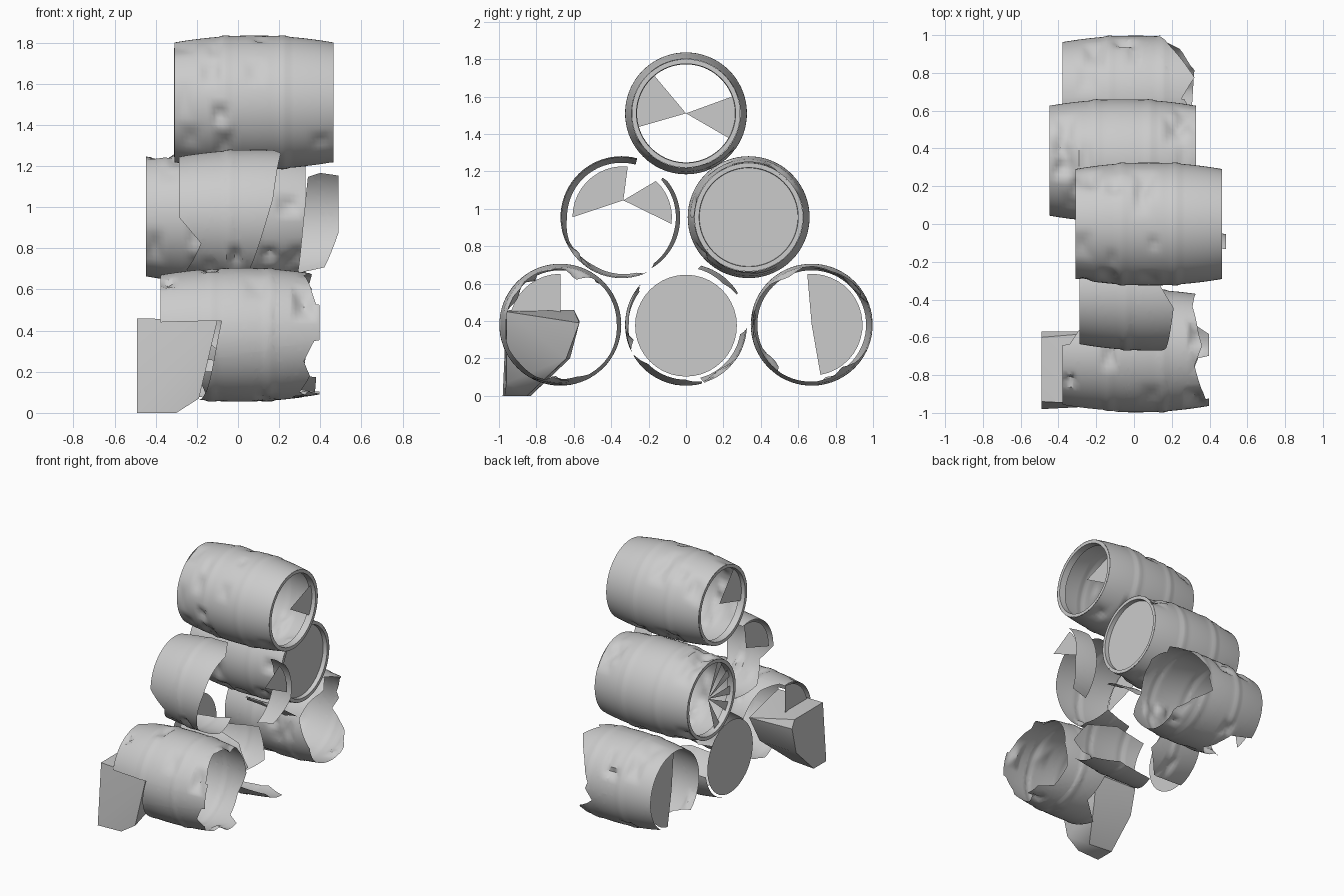
import bpy, bmesh, math, random
from mathutils import Vector

if "Cube" in bpy.data.objects:
    bpy.data.objects.remove(bpy.data.objects["Cube"])

random.seed(4)
L, R = 0.775, 0.325


def finish(bm, name):
    me = bpy.data.meshes.new(name)
    bm.to_mesh(me)
    bm.free()
    ob = bpy.data.objects.new(name, me)
    bpy.context.collection.objects.link(ob)
    for p in me.polygons:
        p.use_smooth = True
    bpy.context.view_layer.objects.active = ob
    ob.select_set(True)
    bpy.ops.object.shade_smooth_by_angle(angle=math.radians(35))
    ob.select_set(False)
    return ob


def inside(p, poly):
    hit = False
    for (x1, y1), (x2, y2) in zip(poly, poly[1:] + poly[:1]):
        if (y1 > p[1]) != (y2 > p[1]) and p[0] < (x2 - x1) * (p[1] - y1) / (y2 - y1) + x1:
            hit = not hit
    return hit


# barrel staves: a flat sheet (length, angle) is cut to the broken outline, then rolled up
def barrel(name, cx, cy, cz, polys=(), keep=False, dents=9):
    bm = bmesh.new()
    bmesh.ops.create_grid(bm, x_segments=40, y_segments=72, size=0.5)
    for v in bm.verts:
        v.co = Vector((v.co.x * L, (v.co.y + 0.5) * 3.6, 0))
    polys = [[(x - cx, a / 100) for x, a in p] for p in polys]
    for poly in polys:
        for a, b in zip(poly, poly[1:] + poly[:1]):
            n = Vector((b[1] - a[1], a[0] - b[0], 0)).normalized()
            bmesh.ops.bisect_plane(bm, geom=bm.verts[:] + bm.edges[:] + bm.faces[:],
                                   plane_co=(a[0], a[1], 0), plane_no=n, dist=1e-4)
    if polys:
        dead = [f for f in bm.faces
                if any(inside(f.calc_center_median(), p) for p in polys) != keep]
        bmesh.ops.delete(bm, geom=dead, context='FACES')
    spots = [(random.uniform(-.37, .37), random.uniform(.2, 3.4), random.uniform(.03, .07),
              random.uniform(.06, .2), random.uniform(.01, .035)) for _ in range(dents)]
    for v in bm.verts:
        u, t = v.co.x, v.co.y
        r = R - 0.034 * (u / (L / 2)) ** 2
        r += 0.005 * max(0, min(1, 2 - min(abs(u - .14), abs(u + .14)) / .014))  # hoops
        for du, dt, wu, wt, d in spots:
            r -= d * max(0, 1 - max(abs(u - du) / wu, abs(t - dt) / wt))
        a = math.radians(t * 100)
        v.co = (cx + u, cy + r * math.cos(a), cz + r * math.sin(a))
    bmesh.ops.remove_doubles(bm, verts=bm.verts[:], dist=1e-5)
    bmesh.ops.recalc_face_normals(bm, faces=bm.faces[:])
    return finish(bm, name)


# lid fragment: flat fan between two angles, with its tip raised by "lift"
def lid(name, x, cy, cz, a0, a1, r=0.272, lift=0):
    bm = bmesh.new()
    n = max(1, round((a1 - a0) / 9))
    full = a1 - a0 >= 360
    vs = [] if full else [bm.verts.new((x, cy, cz + lift))]
    for i in range(n if full else n + 1):
        a = math.radians(a0 + (a1 - a0) * i / n)
        vs.append(bm.verts.new((x, cy + r * math.cos(a), cz + r * math.sin(a))))
    bm.faces.new(vs[::-1] if full else vs)
    finish(bm, name)


# rim: end face of the staves with a short return inside
def rim(name, x, cy, cz, inward):
    bm = bmesh.new()
    prof = [(0, .29), (0, .265), (.05, .262)]
    n = 72
    rings = [[bm.verts.new((x + inward * d, cy + r * math.cos(2 * math.pi * i / n),
                            cz + r * math.sin(2 * math.pi * i / n))) for i in range(n)]
             for d, r in prof]
    for p, q in zip(rings, rings[1:]):
        for i in range(n):
            j = (i + 1) % n
            bm.faces.new((p[i], p[j], q[j], q[i]))
    finish(bm, name)


# top barrel, whole
barrel("top_barrel", .078, 0, 1.51, dents=26)
rim("top_rim_right", .465, 0, 1.51, -1)
rim("top_rim_left", -.31, 0, 1.51, 1)
lid("top_lid_left", -.28, 0, 1.51, 130, 196)
lid("top_lid_right", .435, 0, 1.51, -30, 20)

# middle back barrel, whole with one lid and splintered other lid
barrel("middle_back_barrel", -.06, .335, .955, dents=28)
rim("middle_back_rim_right", .327, .335, .955, -1)
rim("middle_back_rim_left", -.447, .335, .955, 1)
lid("middle_back_lid", .295, .335, .955, 0, 360)
for i, a in enumerate((115, 150, 180, 205, 240)):
    lid("middle_back_splinter_%d" % i, -.42, .335, .955, a, a + 14)

# middle front barrel, broken into a front shell and a back shard
barrel("middle_front_barrel", .1, -.345, .955, [
    [(-.4, 75), (.1, 75), (.21, 108), (.17, 165), (.06, 230), (.12, 262), (.08, 298),
     (-.18, 285), (-.25, 240), (-.18, 205), (-.29, 180), (-.4, 180)],
    [(.32, -1), (.6, -1), (.6, 42), (.4, 44), (.34, 38)],
    [(.29, 300), (.42, 305), (.49, 345), (.49, 361), (.32, 361)]], keep=True, dents=4)
lid("middle_front_lid_left", -.27, -.335, .955, 85, 180, .272, .09)
lid("middle_front_lid_right", .46, -.335, .955, -8, 48, .26, .09)

# bottom front barrel, left corners broken off, right end chipped
barrel("bottom_front_barrel", .01, -.672, .38, [
    [(-.5, 168), (-.08, 168), (-.1, 185), (-.15, 235), (-.19, 270), (.0, 300), (-.05, 340),
     (-.2, 361), (-.5, 361)],
    [(-.5, -1), (-.5, 87), (-.34, 83), (-.26, 60), (-.2, -1)],
    [(.5, -1), (.33, -1), (.31, 40), (.36, 85), (.32, 105), (.38, 150), (.5, 150)],
    [(.5, 182), (.37, 186), (.32, 205), (.35, 222), (.3, 245), (.34, 262), (.5, 270)],
    [(.5, 275), (.3, 300), (.28, 330), (.33, 361), (.5, 361)]], dents=14)
lid("bottom_front_lid", -.36, -.672, .38, 90, 172)

# bottom middle barrel, scattered shell pieces and a loose lid
barrel("bottom_middle_barrel", .0, 0, .38, [
    [(-.3, 145), (-.05, 138), (.2, 150), (.3, 178), (.1, 207), (-.25, 200)],
    [(-.2, 214), (.15, 210), (.38, 225), (.37, 270), (.2, 286), (-.1, 280)],
    [(-.37, 285), (-.1, 288), (.05, 320), (-.05, 358), (-.37, 350)],
    [(-.1, 40), (.2, 30), (.36, 48), (.3, 78), (.0, 74)]], keep=True, dents=3)
lid("bottom_middle_lid", -.37, 0, .375, 0, 360)

# bottom back barrel, right end torn away
barrel("bottom_back_barrel", .01, .672, .38, [
    [(.25, 92), (.32, 70), (.2, 35), (.13, 8), (.15, -1), (.5, -1), (.5, 92)],
    [(.5, 90), (.26, 90), (.32, 110), (.25, 160), (.33, 200), (.3, 240), (.32, 300),
     (.24, 325), (.1, 345), (.15, 361), (.5, 361)],
    [(-.5, 225), (-.25, 235), (-.1, 265), (-.2, 300), (-.5, 310)]], dents=14)
lid("bottom_back_lid", -.35, .672, .38, -80, 95)

# chock block wedged under the front corner
bm = bmesh.new()
for p in [(-.49, -.94, .46), (-.49, -.98, 0), (-.49, -.83, 0), (-.49, -.62, .2),
          (-.49, -.57, .4), (-.49, -.6, .46), (-.3, -.97, 0), (-.3, -.85, 0),
          (-.1, -.96, .45), (-.13, -.57, .39), (-.19, -.96, .07), (-.17, -.64, .2)]:
    bm.verts.new(p)
bmesh.ops.convex_hull(bm, input=bm.verts[:])
bmesh.ops.recalc_face_normals(bm, faces=bm.faces[:])
finish(bm, "chock_block")
